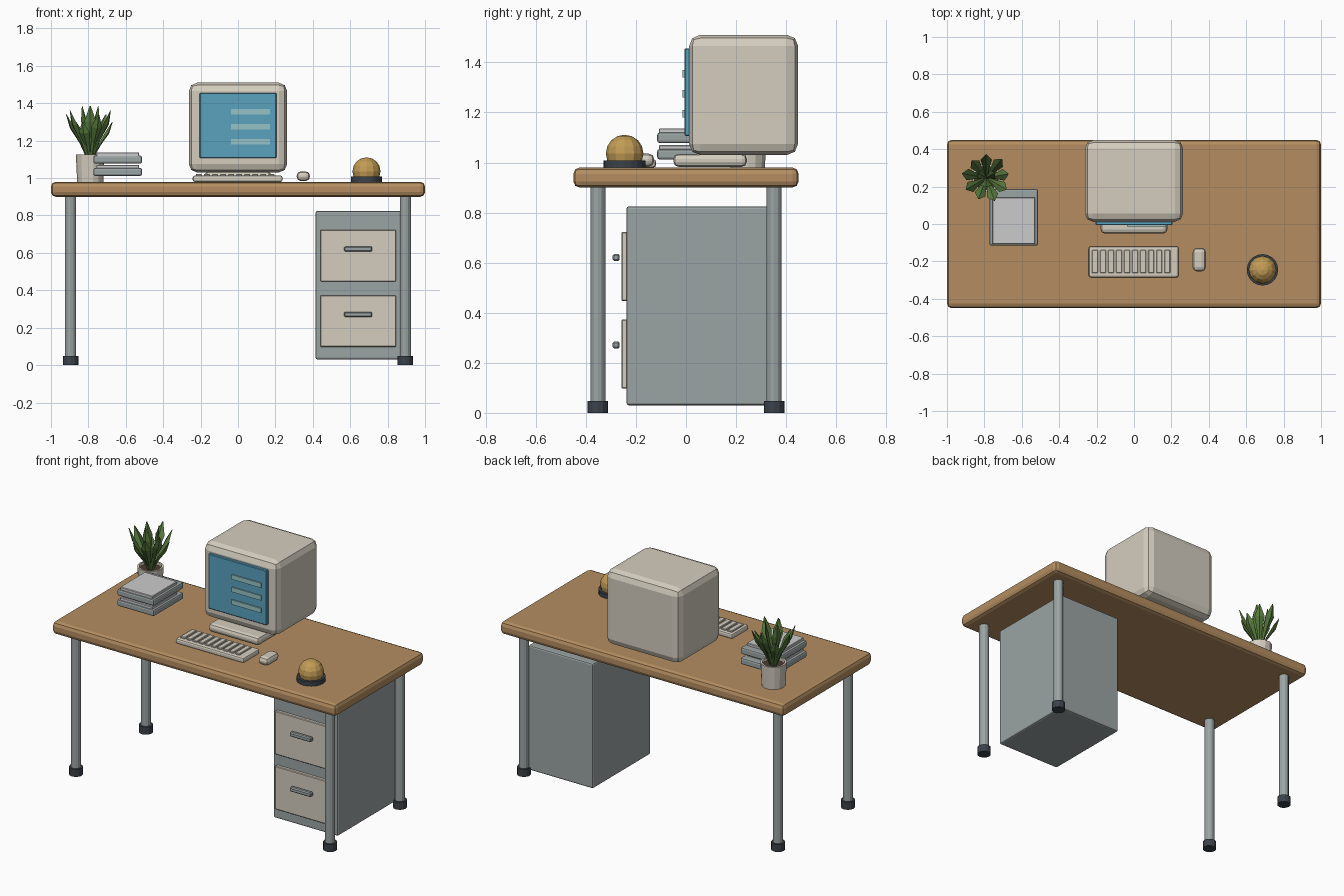
import bpy, bmesh, math
from mathutils import Vector

if "Cube" in bpy.data.objects:
    bpy.data.objects.remove(bpy.data.objects["Cube"])


def mat(name, r, g, b):
    m = bpy.data.materials.new(name)
    m.diffuse_color = (r, g, b, 1)
    m.use_nodes = True
    m.node_tree.nodes["Principled BSDF"].inputs["Base Color"].default_value = m.diffuse_color
    return m


WOOD = mat("wood", .46, .27, .12)
METAL = mat("metal", .33, .37, .37)
DARK = mat("dark_rubber", .045, .055, .07)
BEIGE = mat("beige", .66, .61, .52)
BLUE = mat("screen_blue", .1, .36, .52)
LIGHT = mat("light_blue", .3, .55, .58)
PAPER = mat("paper", .66, .67, .65)
GOLD = mat("gold", .54, .33, .09)
GREEN = mat("leaf_green", .1, .2, .05)
SOIL = mat("soil", .07, .045, .03)


def finish(name, bm, material):
    bmesh.ops.recalc_face_normals(bm, faces=bm.faces)
    me = bpy.data.meshes.new(name)
    bm.to_mesh(me)
    bm.free()
    me.materials.append(material)
    ob = bpy.data.objects.new(name, me)
    bpy.context.collection.objects.link(ob)
    return ob


def box(name, x, y, z, material, bevel=0, segments=2):
    """Box from (min, max) ranges, with optional rounded edges."""
    bm = bmesh.new()
    bmesh.ops.create_cube(bm, size=1)
    for v in bm.verts:
        v.co = [(r[0] + r[1]) / 2 + c * (r[1] - r[0]) for c, r in zip(v.co, (x, y, z))]
    if bevel:
        bmesh.ops.bevel(bm, geom=bm.edges[:], offset=bevel, segments=segments,
                        profile=0.5, affect='EDGES')
    return finish(name, bm, material)


def lathe(name, x, y, profile, sides, material):
    """Solid of revolution from (radius, z) points, capped at both ends."""
    bm = bmesh.new()
    rings = [[bm.verts.new((x + r * math.cos(2 * math.pi * i / sides),
                            y + r * math.sin(2 * math.pi * i / sides), z))
              for i in range(sides)] for r, z in profile]
    for a, b in zip(rings, rings[1:]):
        for i in range(sides):
            j = (i + 1) % sides
            bm.faces.new((a[i], a[j], b[j], b[i]))
    bm.faces.new(rings[0])
    bm.faces.new(rings[-1])
    return finish(name, bm, material)


# Desk top and legs
box("desk_top", (-1, 1), (-.45, .45), (.9, .98), WOOD, .025, 2)
for sx, side in ((-1, "left"), (1, "right")):
    for sy, end in ((-1, "front"), (1, "back")):
        x, y = sx * .895, sy * .352
        lathe(f"{end}_{side}_leg", x, y, [(.03, .03), (.03, .91)], 12, METAL)
        lathe(f"{end}_{side}_foot", x, y, [(.041, 0), (.041, .048)], 12, DARK)

# Drawer cabinet
box("cabinet", (.415, .87), (-.238, .345), (.03, .825), METAL, .01, 2)
for i, z in enumerate((.585, .235)):
    box(f"drawer_front_{i}", (.44, .845), (-.258, -.23), (z - .138, z + .138), BEIGE, .004, 1)
    box(f"drawer_handle_{i}", (.567, .717), (-.293, -.265), (z + .022, z + .05), METAL, .006, 1)

# Monitor with screen and stand
box("monitor_case", (-.263, .263), (.012, .448), (1.03, 1.51), BEIGE, .045, 2)
box("screen", (-.205, .205), (-.006, .02), (1.107, 1.456), BLUE, .004, 1)
for i in range(3):
    z = 1.195 + i * .08
    box(f"screen_bar_{i}", (-.037, .17), (-.013, 0), (z - .015, z + .015), LIGHT)
box("monitor_stand", (-.178, .178), (-.05, .243), (.983, 1.035), BEIGE, .02, 2)

# Keyboard and mouse
box("keyboard", (-.242, .238), (-.285, -.12), (.98, 1.013), BEIGE, .01, 2)
for i in range(10):
    x = -.209 + i * .043
    box(f"key_{i}", (x - .016, x + .016), (-.262, -.14), (1.005, 1.022), BEIGE, .003, 1)
box("mouse", (.314, .384), (-.253, -.127), (.984, 1.036), BEIGE, .022, 2)

# Dome ornament on a dark base
lathe("ornament_base", .687, -.245, [(.084, .98), (.084, 1.008)], 20, DARK)
bm = bmesh.new()
bmesh.ops.create_uvsphere(bm, u_segments=12, v_segments=8, radius=.075)
bmesh.ops.translate(bm, verts=bm.verts, vec=(.687, -.245, 1.036))
finish("ornament_ball", bm, GOLD)

# Stacked trays with paper
for i, z in enumerate((1.012, 1.078)):
    box(f"tray_{i}", (-.773, -.513), (-.115, .187), (z, z + .042), METAL, .01, 2)
    box(f"paper_{i}", (-.756, -.528), (-.108, .142), (z + .035, z + .058), PAPER, .003, 1)

# Plant pot
PX, PY = -.79, .247
lathe("plant_pot", PX, PY, [(.07, .98), (.077, 1.125), (.065, 1.125), (.064, 1.1)], 14, BEIGE)
lathe("soil", PX, PY, [(.066, 1.095), (.066, 1.108)], 14, SOIL)


def leaf(name, angle, reach, top):
    """Gem-shaped leaf: diamond rings along an outward-curving spine."""
    out = Vector((math.cos(angle), math.sin(angle), 0))
    side = Vector((-out.y, out.x, 0))
    h = top - 1.1
    bm = bmesh.new()
    rings = []
    for r, t, w, d in ((.1, 0, .007, .005), (.4, .38, .015, .008),
                       (.78, .72, .031, .012), (1, 1, .003, .002)):
        c = Vector((PX, PY, 1.1 + h * t)) + out * reach * r
        n = (out * .75 - Vector((0, 0, .5)))
        rings.append([bm.verts.new(c + o) for o in (side * w, n * d, -side * w, -n * d)])
    for a, b in zip(rings, rings[1:]):
        for i in range(4):
            bm.faces.new((a[i], a[(i + 1) % 4], b[(i + 1) % 4], b[i]))
    bm.faces.new(rings[0])
    bm.faces.new(rings[-1])
    finish(name, bm, GREEN)


# Leaves, alternating tall and spreading
for i in range(9):
    leaf(f"leaf_{i}", math.radians(90 + i * 40), (.125, .12, .13)[i % 3], (1.36, 1.3, 1.34)[i % 3])
for i in range(3):
    leaf(f"inner_leaf_{i}", math.radians(30 + i * 120), .05, 1.385)
